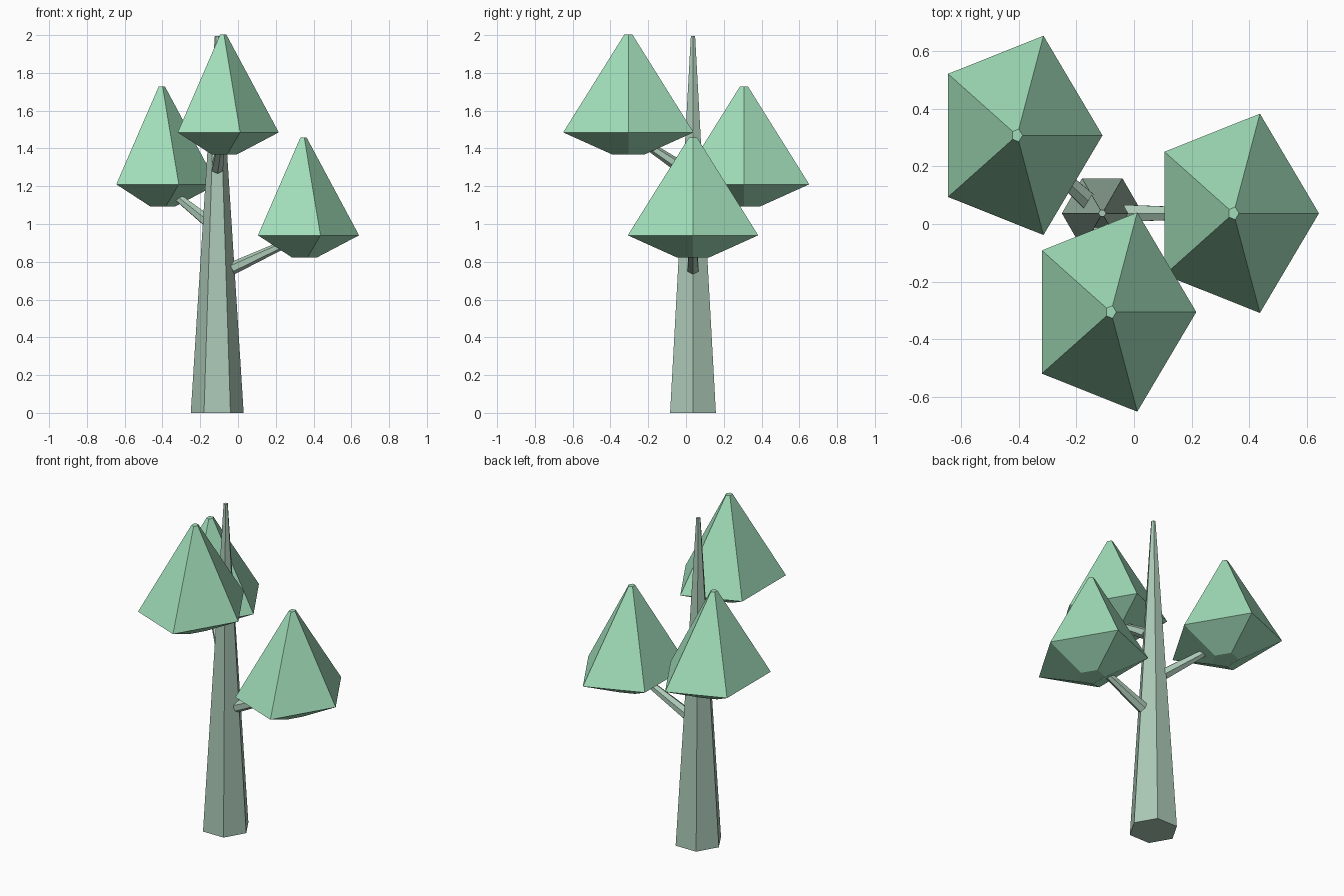
import bpy
from math import cos, sin, tau
from mathutils import Vector

cube = bpy.data.objects.get("Cube")
if cube:
    bpy.data.objects.remove(cube)


def make_material(name, color):
    mat = bpy.data.materials.new(name)
    mat.use_nodes = True
    mat.diffuse_color = color
    mat.node_tree.nodes["Principled BSDF"].inputs["Base Color"].default_value = color
    return mat


def ring(center, u, v, sides):
    """Polygon ring around center, spanned by the half axes u and v."""
    return [center + u * cos(tau * i / sides) + v * sin(tau * i / sides)
            for i in range(sides)]


def loft(name, rings, mat):
    """Capped, flat-shaded solid through rings listed along u x v."""
    n = len(rings[0])
    verts = [p for r in rings for p in r]
    faces = [tuple(reversed(range(n))), tuple(range(len(verts) - n, len(verts)))]
    for k in range(len(rings) - 1):
        for i in range(n):
            j = (i + 1) % n
            faces.append((k * n + i, k * n + j, (k + 1) * n + j, (k + 1) * n + i))
    mesh = bpy.data.meshes.new(name)
    mesh.from_pydata(verts, [], faces)
    mesh.materials.append(mat)
    obj = bpy.data.objects.new(name, mesh)
    bpy.context.collection.objects.link(obj)
    return obj


bark = make_material("grey green bark", (0.41, 0.58, 0.47, 1))
leaves = make_material("mint leaves", (0.36, 0.73, 0.49, 1))

X, Y, Z = Vector((1, 0, 0)), Vector((0, 1, 0)), Vector((0, 0, 1))

# Tapered hexagonal trunk
base = Vector((-0.11, 0.037, 0))
loft("trunk", [ring(base + Z * z, X * r, Y * r, 6)
               for z, r in ((0, 0.14), (1.995, 0.013))], bark)

# Leaf clumps (centre at the widest rim), each carried by a hexagonal branch
clumps = {
    "front": ((-0.08, -0.305, 1.485), (-0.11, -0.02, 1.295)),
    "back_right": ((-0.405, 0.307, 1.21), (-0.155, 0.077, 1.01)),
    "left": ((0.345, 0.037, 0.94), (-0.033, 0.037, 0.764)),
}
# height from the rim, radius
profile = ((-0.117, 0.09), (0, 0.363), (0.517, 0.023))

for name, (center, root) in clumps.items():
    center, root = Vector(center), Vector(root)
    loft(name + "_leaf_clump",
         [ring(center + Z * h, X * r * 0.815, Y * r, 5) for h, r in profile], leaves)
    along = (center - root).normalized()
    side = along.cross(Z).normalized()
    up = side.cross(along)
    loft(name + "_branch",
         [ring(p, up * r, -side * r, 6) for p, r in ((root, 0.034), (center, 0.017))],
         bark)
